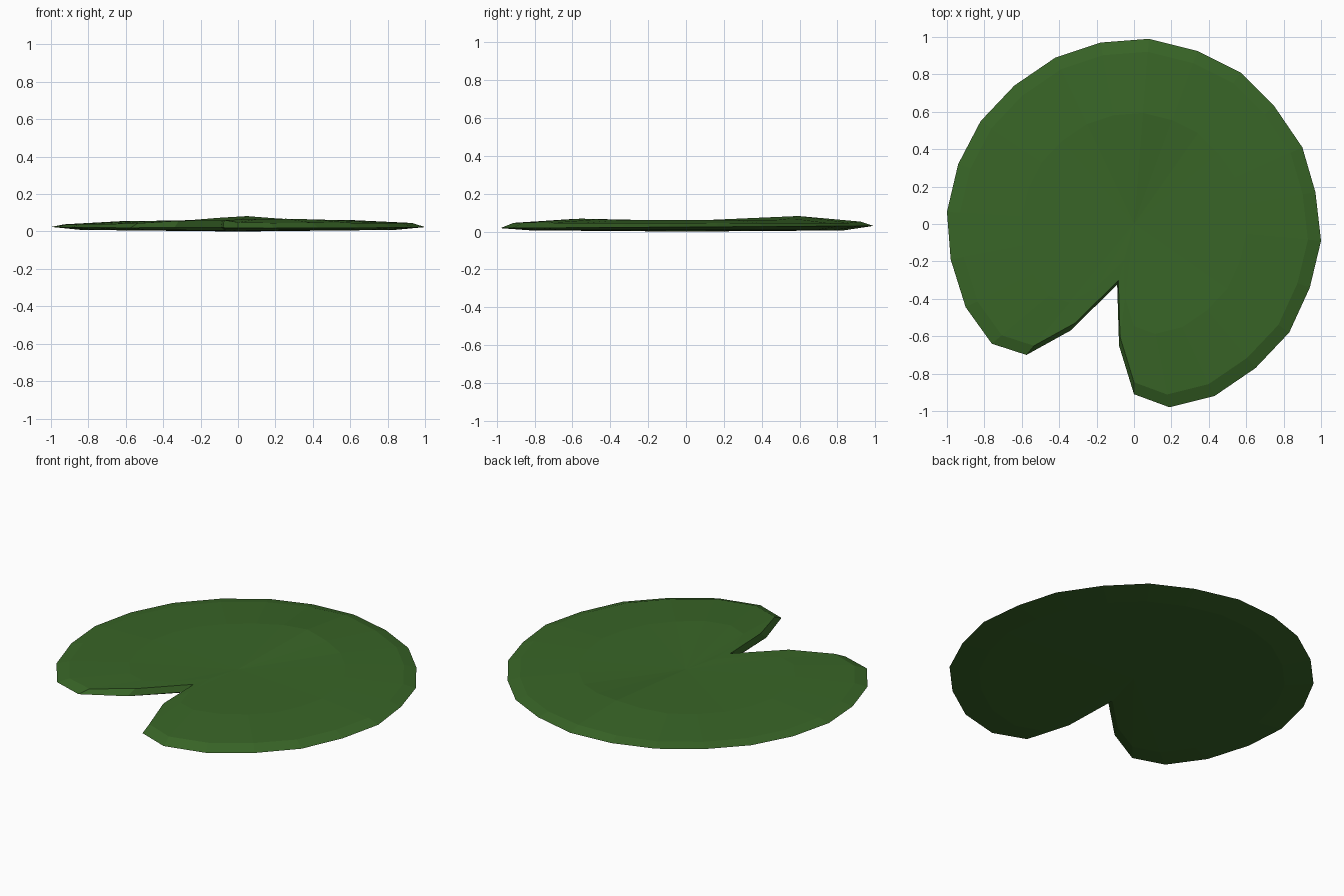
import bpy, bmesh, math

if "Cube" in bpy.data.objects:
    bpy.data.objects.remove(bpy.data.objects["Cube"])

# Leaf outline, counter-clockwise, starting at the notch
outline = [(-.09, -.325), (-.08, -.65), (0, -.91), (.19, -.98), (.43, -.92), (.65, -.77),
           (.83, -.58), (.94, -.34), (1, -.09), (.97, .17), (.90, .41), (.75, .63),
           (.57, .81), (.34, .925), (.08, .99), (-.18, .97), (-.42, .89), (-.64, .74),
           (-.82, .55), (-.94, .32), (-1, .065), (-.98, -.19), (-.90, -.445),
           (-.76, -.64), (-.575, -.70), (-.34, -.57)]


def top_z(x, y):
    """Gently domed upper surface with a hump at the back and a raised front lobe."""
    r = math.hypot(x, y)
    z = 0.059 + 0.004 * x - 0.017 * max(0, r - 0.6) / 0.33
    z += 0.024 * math.exp(-((x - .03) / .2) ** 2 - ((y - .65) / .3) ** 2)
    z += 0.010 * math.exp(-((x - .25) / .3) ** 2 - ((y + .65) / .25) ** 2)
    return z


bm = bmesh.new()


def ring(scale, height):
    return [bm.verts.new((x * scale, y * scale, height(x * scale, y * scale)))
            for x, y in outline]


def bridge(a, b):
    n = len(a)
    for i in range(n):
        j = (i + 1) % n
        bm.faces.new((a[i], a[j], b[j], b[i]))


def cap(r, z):
    c = bm.verts.new((0, 0, z))
    for i in range(len(r)):
        bm.faces.new((r[i], r[(i + 1) % len(r)], c))


# Upper skin, thin rim and shallow underside
rim = ring(1.0, lambda x, y: 0.024 + 0.006 * y)
upper = ring(0.93, top_z)
middle = ring(0.6, top_z)
under = ring(0.84, lambda x, y: 0.006 + 0.003 * abs(x))
bridge(rim, upper)
bridge(upper, middle)
cap(middle, 0.056)
bridge(rim, under)
cap(under, 0.0)
bmesh.ops.recalc_face_normals(bm, faces=bm.faces)

mesh = bpy.data.meshes.new("lily_pad")
bm.to_mesh(mesh)
bm.free()
pad = bpy.data.objects.new("lily_pad", mesh)
bpy.context.collection.objects.link(pad)

# Leaf colour
green = bpy.data.materials.new("leaf_green")
green.diffuse_color = (0.04, 0.13, 0.02, 1)
green.use_nodes = True
green.node_tree.nodes["Principled BSDF"].inputs["Base Color"].default_value = green.diffuse_color
mesh.materials.append(green)
